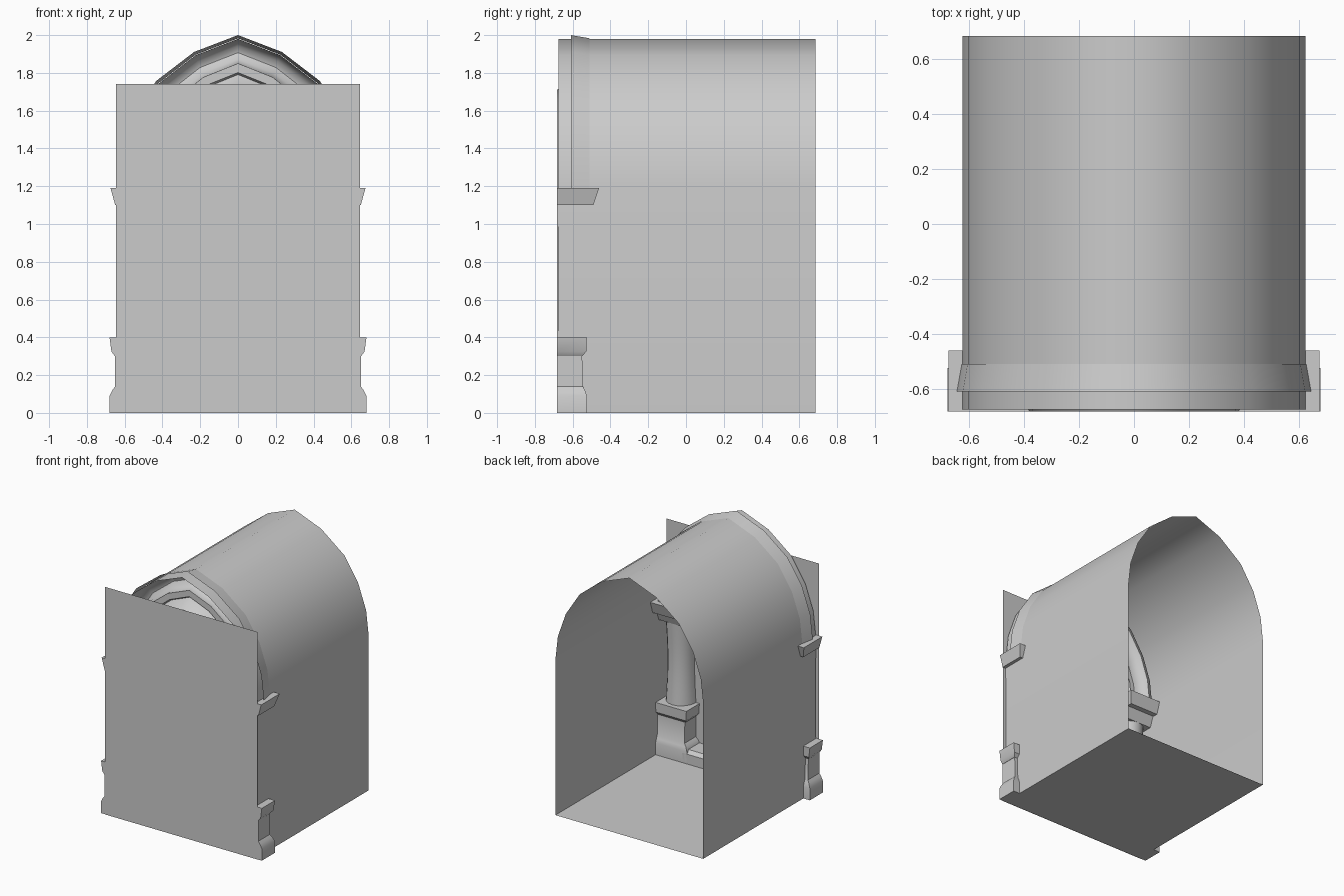
import bpy
import math

old = bpy.data.objects.get("Cube")
if old:
    bpy.data.objects.remove(old, do_unlink=True)

stone = bpy.data.materials.new("grey_stone")
stone.use_nodes = True
stone.diffuse_color = (0.6, 0.6, 0.6, 1)
stone.node_tree.nodes["Principled BSDF"].inputs["Base Color"].default_value = (0.6, 0.6, 0.6, 1)

SPRING = 1.19          # height where the arch begins
FRONT = -0.683
BACK = 0.685
HALF, RISE = 0.625, 0.79


def make(name, verts, faces, smooth=None, mirror=False):
    mesh = bpy.data.meshes.new(name)
    mesh.from_pydata(verts, [], faces)
    mesh.materials.append(stone)
    obj = bpy.data.objects.new(name, mesh)
    bpy.context.collection.objects.link(obj)
    if mirror:
        obj.modifiers.new("mirror", 'MIRROR')
    if smooth:
        bpy.ops.object.select_all(action='DESELECT')
        obj.select_set(True)
        bpy.context.view_layer.objects.active = obj
        bpy.ops.object.shade_smooth_by_angle(angle=math.radians(smooth))
    return obj


# Pointed arch in unit form: (fraction of half width, fraction of rise)
QUARTER = [(1, 0), (.967, .23), (.86, .47), (.672, .70), (.36, .89)]
UNIT = QUARTER + [(0, 1)] + [(-x, z) for x, z in reversed(QUARTER)]


def arch(half, rise, y):
    return [(half * x, y, SPRING + rise * z) for x, z in UNIT]


def bridge(rings):
    """Join successive open rows of points with quads."""
    n = len(rings[0])
    verts = [v for ring in rings for v in ring]
    faces = [(r * n + i, r * n + i + 1, (r + 1) * n + i + 1, (r + 1) * n + i)
             for r in range(len(rings) - 1) for i in range(n - 1)]
    return verts, faces


# Vault with straight walls, open at both ends
def section(y):
    return [(HALF, y, 0)] + arch(HALF, RISE, y) + [(-HALF, y, 0)]


make("vault", *bridge([section(-0.675), section(BACK)]), smooth=45)

# Floor and flat front panel
make("floor", [(-HALF, FRONT, 0), (HALF, FRONT, 0), (HALF, BACK, 0), (-HALF, BACK, 0)],
     [(0, 1, 2, 3)])
make("front_panel", [(-.645, -BACK, 0), (.645, -BACK, 0), (.645, -BACK, 1.74), (-.645, -BACK, 1.74)],
     [(0, 1, 2, 3)])

# Flared hood around the outside of the vault
make("arch_hood", *bridge([arch(.627, .793, -.51), arch(.645, .81, -.61)]), smooth=45)

# Moulded arch inside the vault: (inward fraction, depth)
moulding = [(0, -.6), (.04, -.545), (.14, -.505), (.27, -.495), (.39, -.515), (.48, -.56),
            (.48, -.59), (.66, -.59), (.70, -.57), (.76, -.585), (.88, -.63), (1, FRONT)]
make("arch_moulding", *bridge([arch(HALF - .245 * t, RISE - .27 * t, y) for t, y in moulding]),
     smooth=45)


# Stacked block: levels of (height, inner x, outer x, rear y)
def block(name, levels):
    verts = []
    for z, xi, xo, yb in levels:
        verts += [(xi, FRONT, z), (xo, FRONT, z), (xo, yb, z), (xi, yb, z)]
    faces = [(3, 2, 1, 0)]
    for r in range(0, 4 * (len(levels) - 1), 4):
        faces += [(r + i, r + (i + 1) % 4, r + 4 + (i + 1) % 4, r + 4 + i) for i in range(4)]
    n = len(verts)
    faces.append((n - 4, n - 3, n - 2, n - 1))
    return make(name, verts, faces, smooth=30, mirror=True)


block("column_plinths", [(0, .36, .68, -.525), (.09, .36, .68, -.525), (.12, .375, .665, -.535),
                         (.14, .395, .65, -.545), (.30, .395, .65, -.55)])
block("column_base_bands", [(.30, .39, .652, -.55), (.325, .37, .67, -.528), (.40, .365, .68, -.525)])
block("column_necks", [(1.02, .40, .622, -.56), (1.10, .395, .622, -.53)])
block("column_capitals", [(1.10, .385, .65, -.49), (1.19, .36, .675, -.46)])

# Half-round shafts with a slight waist
rings = []
for k in range(9):
    f = k / 8
    r = .113 - .012 * math.sin(math.pi * f)
    rings.append([(.507 + r * math.cos(a), FRONT + 1.1 * r * math.sin(a), .40 + .62 * f)
                  for a in [math.pi * i / 10 for i in range(11)]])
make("column_shafts", *bridge(rings), smooth=45, mirror=True)

# Low sill between the plinths
sill = [[(x, FRONT, 0), (x, FRONT, .1), (x, -.55, .1), (x, -.525, .075), (x, -.525, 0)]
        for x in (-.4, .4)]
make("sill", *bridge(sill))
